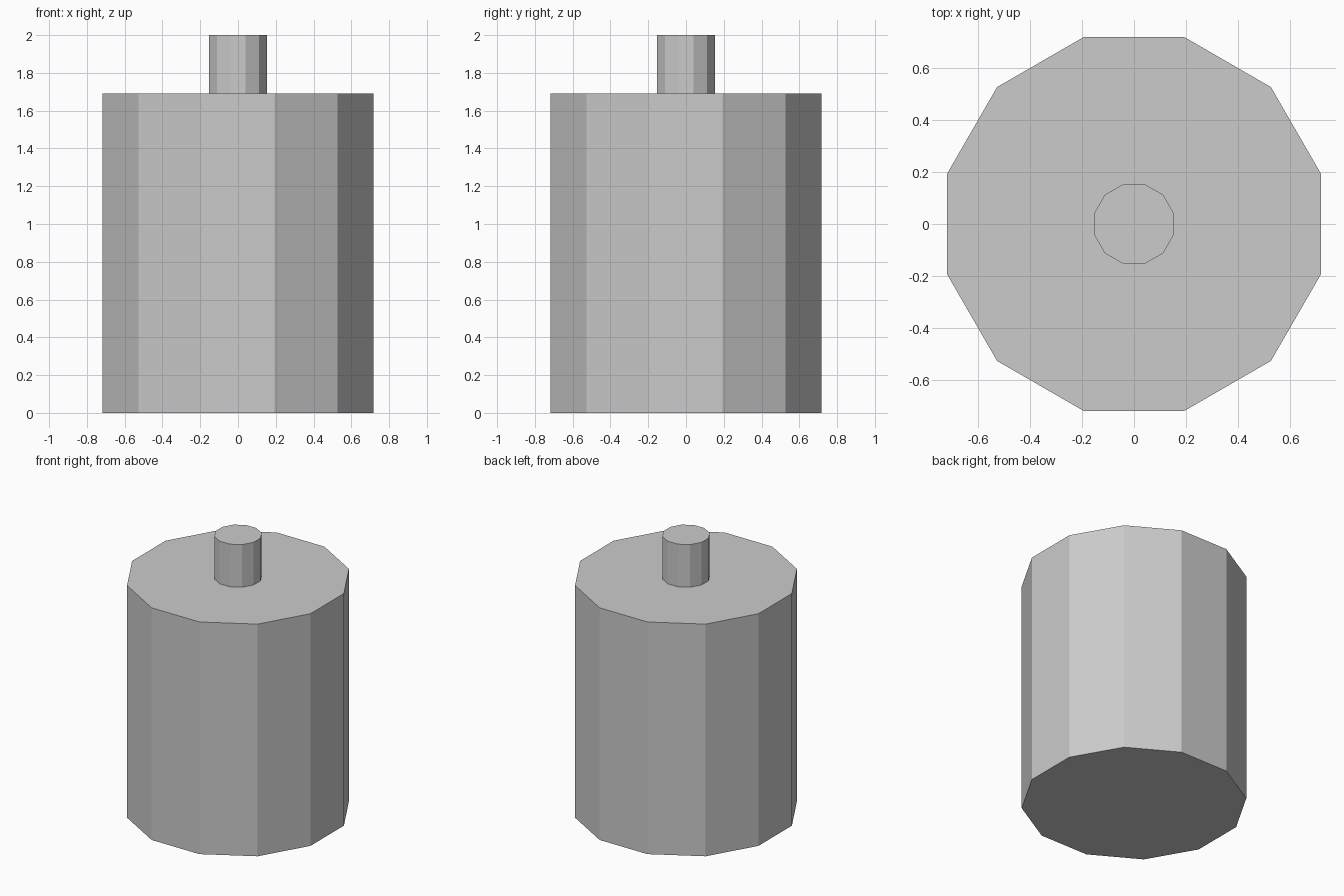
import bpy
import math

if "Cube" in bpy.data.objects:
    bpy.data.objects.remove(bpy.data.objects["Cube"])

SIDES = 12


def prism(name, apothem, z0, z1):
    """Upright flat-shaded 12-sided prism with flats facing the x and y axes."""
    bpy.ops.mesh.primitive_cylinder_add(
        vertices=SIDES,
        radius=apothem / math.cos(math.pi / SIDES),
        depth=z1 - z0,
        location=(0, 0, (z0 + z1) / 2),
        rotation=(0, 0, math.pi / SIDES),
    )
    obj = bpy.context.object
    obj.name = name
    bpy.ops.object.transform_apply(location=False, rotation=True, scale=False)
    bpy.ops.object.shade_flat()
    return obj


# Wide main body
prism("body", 0.718, 0.0, 1.69)

# Narrow stub on top
prism("top_stub", 0.153, 1.69, 2.0)
